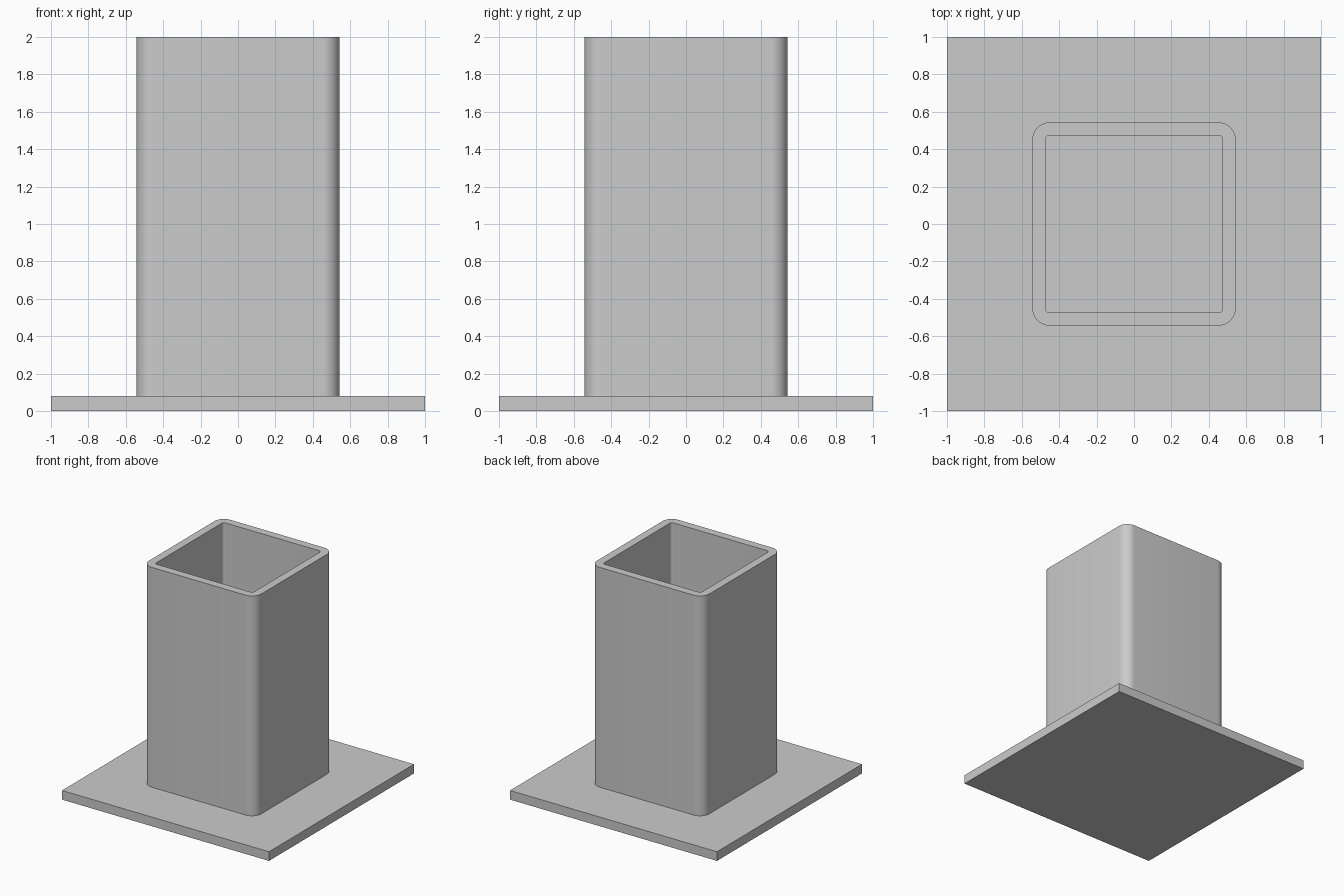
import bpy, bmesh, math

if "Cube" in bpy.data.objects:
    bpy.data.objects.remove(bpy.data.objects["Cube"])

steel = bpy.data.materials.new("light_grey_steel")
steel.diffuse_color = (0.6, 0.6, 0.6, 1)
steel.use_nodes = True
steel.node_tree.nodes["Principled BSDF"].inputs["Base Color"].default_value = steel.diffuse_color

PLATE_TOP, TOP = 0.08, 2.0


def rounded_square(half, radius, segments=10):
    """Outline of a square with rounded corners, counter-clockwise."""
    c = half - radius
    pts = []
    for i, (sx, sy) in enumerate([(1, 1), (-1, 1), (-1, -1), (1, -1)]):
        for s in range(segments + 1):
            a = math.pi / 2 * (i + s / segments)
            pts.append((sx * c + radius * math.cos(a), sy * c + radius * math.sin(a)))
    return pts


def add_object(name, bm):
    bmesh.ops.recalc_face_normals(bm, faces=bm.faces)
    mesh = bpy.data.meshes.new(name)
    bm.to_mesh(mesh)
    bm.free()
    mesh.materials.append(steel)
    obj = bpy.data.objects.new(name, mesh)
    bpy.context.collection.objects.link(obj)
    return obj


# Square base plate
bm = bmesh.new()
bmesh.ops.create_cube(bm, size=1)
for v in bm.verts:
    v.co = (v.co.x * 2, v.co.y * 2, (v.co.z + 0.5) * PLATE_TOP)
add_object("base_plate", bm)

# Hollow square post: four loops bridged around the wall section
bm = bmesh.new()
outer, inner = rounded_square(0.543, 0.09), rounded_square(0.473, 0.02)
section = [(outer, PLATE_TOP), (outer, TOP), (inner, TOP), (inner, PLATE_TOP)]
loops = [[bm.verts.new((x, y, z)) for x, y in pts] for pts, z in section]
n = len(outer)
for k in range(4):
    a, b = loops[k], loops[(k + 1) % 4]
    for i in range(n):
        j = (i + 1) % n
        bm.faces.new((a[i], a[j], b[j], b[i]))
post = add_object("square_tube_post", bm)

# Smooth rounded corners, sharp rims
bpy.context.view_layer.objects.active = post
post.select_set(True)
bpy.ops.object.shade_smooth_by_angle(angle=math.radians(30))
